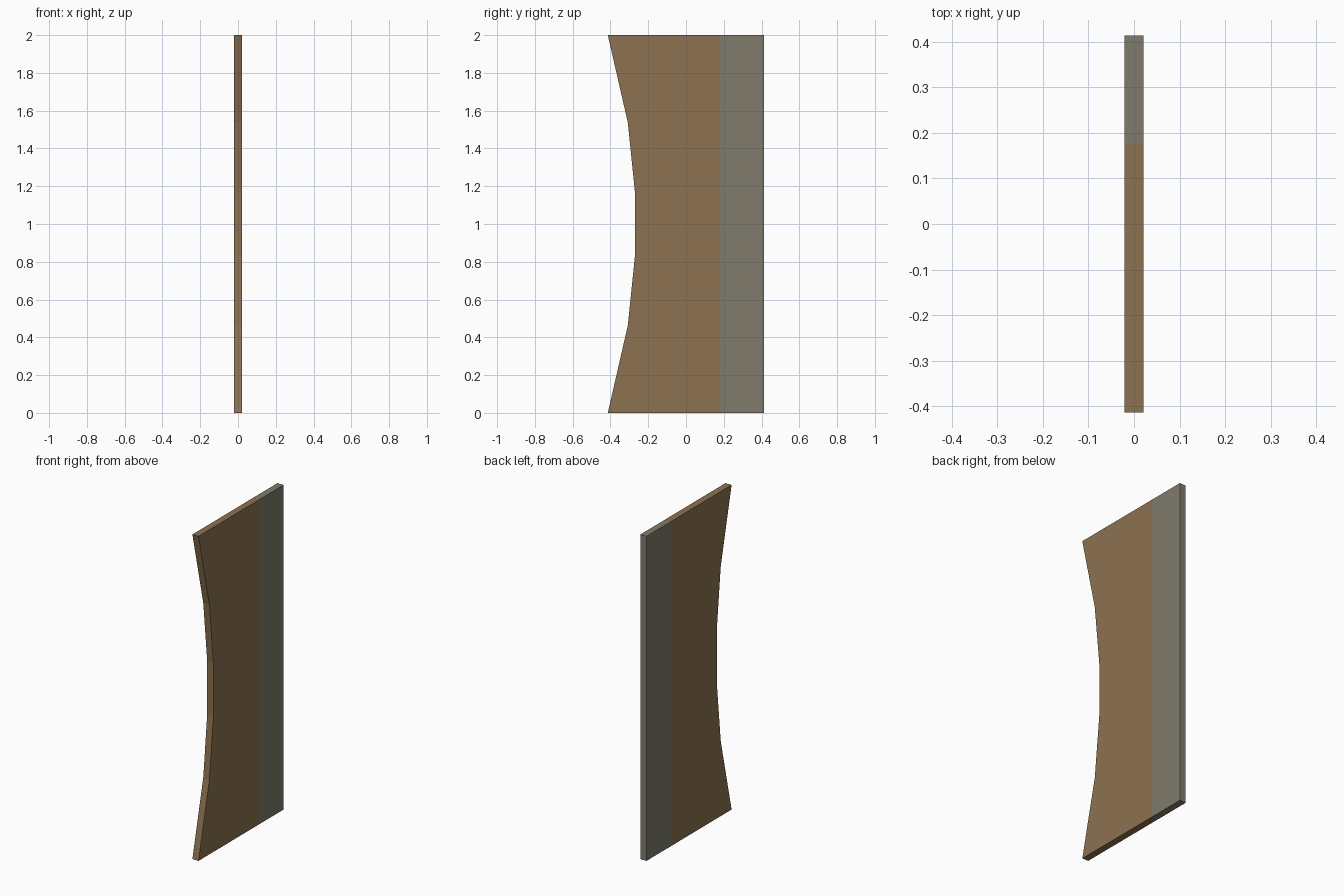
import bpy, bmesh

if "Cube" in bpy.data.objects:
    bpy.data.objects.remove(bpy.data.objects["Cube"])

HALF_T = 0.021      # half thickness in x
HALF_W = 0.414      # half width in y
SPLIT = 0.177       # where the grey band starts

def material(name, rgb):
    m = bpy.data.materials.new(name)
    m.diffuse_color = (*rgb, 1.0)
    m.use_nodes = True
    m.node_tree.nodes["Principled BSDF"].inputs["Base Color"].default_value = m.diffuse_color
    return m

# Side profile (y, z): curved front edge mirrored about mid height, straight back edge
lower = [(-HALF_W, 0.0), (-0.308, 0.463), (-0.27, 0.835)]
upper = [(y, 2.0 - z) for y, z in reversed(lower)]
profile = lower + upper + [(HALF_W, 2.0), (HALF_W, 0.0)]

# Panel: profile extruded through its thickness
bm = bmesh.new()
face = bm.faces.new([bm.verts.new((-HALF_T, y, z)) for y, z in profile])
ext = bmesh.ops.extrude_face_region(bm, geom=[face])
bmesh.ops.translate(bm, vec=(2 * HALF_T, 0, 0),
                    verts=[g for g in ext["geom"] if isinstance(g, bmesh.types.BMVert)])

# Cut the grey band and colour it by position
bmesh.ops.bisect_plane(bm, geom=bm.verts[:] + bm.edges[:] + bm.faces[:],
                       plane_co=(0, SPLIT, 0), plane_no=(0, 1, 0))
bmesh.ops.recalc_face_normals(bm, faces=bm.faces[:])
for f in bm.faces:
    f.material_index = 1 if f.calc_center_median().y > SPLIT else 0

mesh = bpy.data.meshes.new("curved_panel")
bm.to_mesh(mesh)
bm.free()
mesh.materials.append(material("brown wood", (0.263, 0.168, 0.082)))
mesh.materials.append(material("grey band", (0.214, 0.202, 0.150)))
panel = bpy.data.objects.new("curved_panel", mesh)
bpy.context.collection.objects.link(panel)
